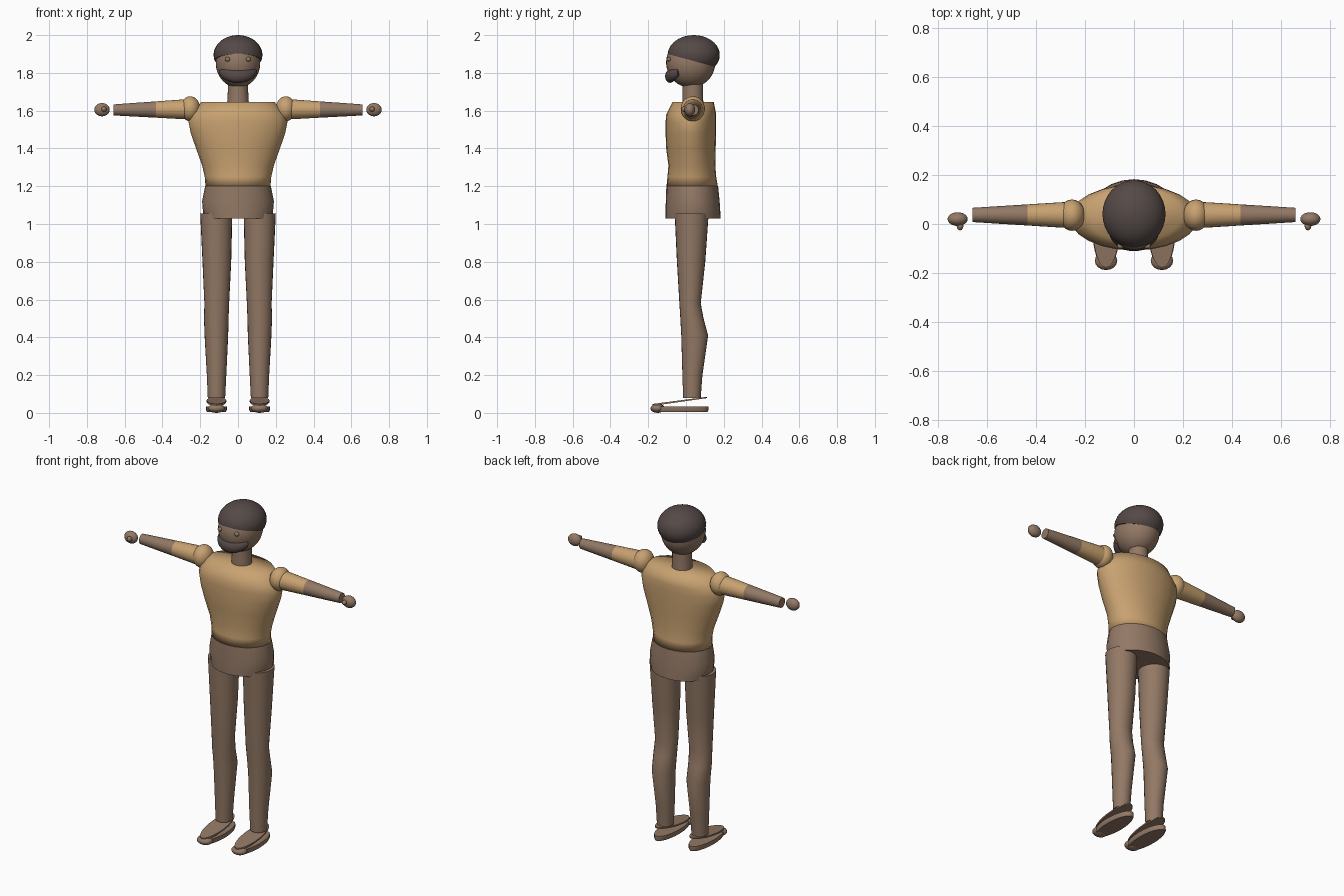
import bpy, bmesh, math
from mathutils import Vector, Matrix

if "Cube" in bpy.data.objects:
    bpy.data.objects.remove(bpy.data.objects["Cube"])


def material(name, rgb):
    m = bpy.data.materials.new(name)
    m.diffuse_color = (*rgb, 1)
    m.use_nodes = True
    m.node_tree.nodes["Principled BSDF"].inputs["Base Color"].default_value = m.diffuse_color
    return m


TAN = material("tan shirt", (0.58, 0.36, 0.165))
BROWN = material("warm brown", (0.29, 0.19, 0.13))
DARK = material("dark hair", (0.09, 0.068, 0.063))


def finish(name, bm, mats, angle=40):
    bmesh.ops.recalc_face_normals(bm, faces=bm.faces[:])
    me = bpy.data.meshes.new(name)
    bm.to_mesh(me)
    bm.free()
    ob = bpy.data.objects.new(name, me)
    bpy.context.collection.objects.link(ob)
    for m in mats:
        me.materials.append(m)
    bpy.ops.object.select_all(action='DESELECT')
    ob.select_set(True)
    bpy.context.view_layer.objects.active = ob
    bpy.ops.object.shade_smooth_by_angle(angle=math.radians(angle))
    return ob


def loft(name, rings, mats, sides=24, along_x=False, split=None, angle=40):
    """Closed stack of ellipses. Ring = (position, (c1, c2), (r1, r2))."""
    bm = bmesh.new()
    loops = []
    for p, (a, b), (ra, rb) in rings:
        loop = []
        for i in range(sides):
            t = 2 * math.pi * i / sides
            u, v = a + ra * math.cos(t), b + rb * math.sin(t)
            loop.append(bm.verts.new((p, u, v) if along_x else (u, v, p)))
        loops.append(loop)
    for lo, hi in zip(loops, loops[1:]):
        for i in range(sides):
            j = (i + 1) % sides
            bm.faces.new((lo[i], lo[j], hi[j], hi[i]))
    bm.faces.new(loops[0])
    bm.faces.new(loops[-1])
    if split:
        for f in bm.faces:
            f.material_index = int(abs(f.calc_center_median().x) > split)
    return finish(name, bm, mats, angle)


def ellipsoid(name, centre, radii, mat, seg=24, cut=None, tilt=0):
    bm = bmesh.new()
    bmesh.ops.create_uvsphere(bm, u_segments=seg, v_segments=seg * 2 // 3, radius=1)
    bmesh.ops.transform(bm, verts=bm.verts, matrix=Matrix.Translation(centre)
                        @ Matrix.Rotation(tilt, 4, 'X') @ Matrix.Diagonal((*radii, 1)))
    if cut:  # keep the side the normal points to and close the opening
        geom = bm.verts[:] + bm.edges[:] + bm.faces[:]
        bmesh.ops.bisect_plane(bm, geom=geom, plane_co=cut[0], plane_no=cut[1], clear_inner=True)
        bmesh.ops.holes_fill(bm, edges=[e for e in bm.edges if e.is_boundary])
    return finish(name, bm, [mat])


def body_ring(z, rx, y0, y1):
    return (z, (0, (y0 + y1) / 2), (rx, (y1 - y0) / 2))


# Shirt torso and pelvis
loft("torso", [body_ring(*r) for r in (
    (1.20, .172, -.103, .168), (1.25, .176, -.098, .16), (1.31, .19, -.093, .155),
    (1.40, .222, -.105, .157), (1.48, .25, -.108, .16), (1.54, .262, -.108, .16),
    (1.58, .25, -.105, .16), (1.645, .195, -.072, .147))], [TAN], angle=100)
loft("pelvis", [body_ring(*r) for r in (
    (1.03, .178, -.108, .183), (1.06, .185, -.108, .182), (1.12, .19, -.107, .178),
    (1.201, .174, -.104, .17))], [BROWN])

# Neck, head and hair cap
loft("neck", [(1.63, (0, .036), (.058, .056)), (1.70, (0, .036), (.054, .054)),
              (1.77, (0, .036), (.054, .054))], [BROWN])
ellipsoid("head", (0, .025, 1.855), (.118, .13, .133), BROWN, 32)
ellipsoid("hair", (0, .041, 1.895), (.129, .138, .105), DARK, 32,
          cut=((0, .04, 1.863), Vector((0, .27, 1)).normalized()))

# Beard: a crescent tube wrapped around the mouth
bm = bmesh.new()
N, S, loops = 16, 12, []
for i in range(N + 1):
    s = -1 + 2 * i / N
    a = s * math.radians(58)
    c = Vector((.088 * math.sin(a) / math.sin(math.radians(58)),
                .015 - .1 * math.cos(a), 1.782 + .022 * s * s))
    r = .008 + .027 * math.sqrt(1 - s * s * .85)
    out = Vector((math.sin(a), -math.cos(a), 0))
    loops.append([bm.verts.new(c + out * (r * .75 * math.cos(2 * math.pi * k / S))
                               + Vector((0, 0, r * math.sin(2 * math.pi * k / S))))
                  for k in range(S)])
for lo, hi in zip(loops, loops[1:]):
    for k in range(S):
        bm.faces.new((lo[k], lo[(k + 1) % S], hi[(k + 1) % S], hi[k]))
bm.faces.new(loops[0])
bm.faces.new(loops[-1])
finish("beard", bm, [DARK])

for side, s in (("left", 1), ("right", -1)):
    # Eye
    ellipsoid(side + "_eye", (s * .055, -.09, 1.872), (.014, .012, .012), BROWN, 12)
    # Shoulder, sleeve with bare forearm, hand and thumb
    ellipsoid(side + "_shoulder", (s * .253, .036, 1.61), (.053, .064, .066), TAN)
    loft(side + "_arm", [(s * x, (.037, z), (r, r)) for x, z, r in (
        (.25, 1.607, .054), (.31, 1.607, .051), (.435, 1.606, .043),
        (.55, 1.605, .036), (.66, 1.604, .029))], [TAN, BROWN], along_x=True, split=.436)
    ellipsoid(side + "_hand", (s * .72, .02, 1.605), (.041, .028, .035), BROWN)
    ellipsoid(side + "_thumb", (s * .71, -.008, 1.608), (.014, .018, .014), BROWN, 12)
    # Leg with the calf bulging backwards
    rings = []
    for z, x0, x1, y0, y1 in (
            (.08, .068, .16, -.015, .078), (.2, .062, .165, -.019, .087),
            (.41, .052, .177, -.025, .117), (.5, .05, .18, -.03, .093),
            (.58, .047, .178, -.035, .078), (.8, .036, .188, -.048, .102),
            (1.055, .03, .2, -.06, .12)):
        rings.append((z, (s * (x0 + x1) / 2, (y0 + y1) / 2), ((x1 - x0) / 2, (y1 - y0) / 2)))
    loft(side + "_leg", rings, [BROWN])
    # Sole, toe bump and slanting thin foot top
    loft(side + "_sole", [(z, (s * .114, -.03), (rx, ry)) for z, rx, ry in (
        (.006, .05, .145), (.015, .055, .149), (.035, .055, .148))], [BROWN])
    ellipsoid(side + "_toe", (s * .114, -.15, .024), (.046, .038, .024), BROWN, 16)
    foot = loft(side + "_foot_top", [(z, (s * .114, -.033), (.052, .145)) for z in (-.004, .004)],
                [BROWN])
    for v in foot.data.vertices:
        v.co.z = .062 + .137 * (v.co.y + .033) + v.co.z * (1.0 - 1.5 * v.co.y)
